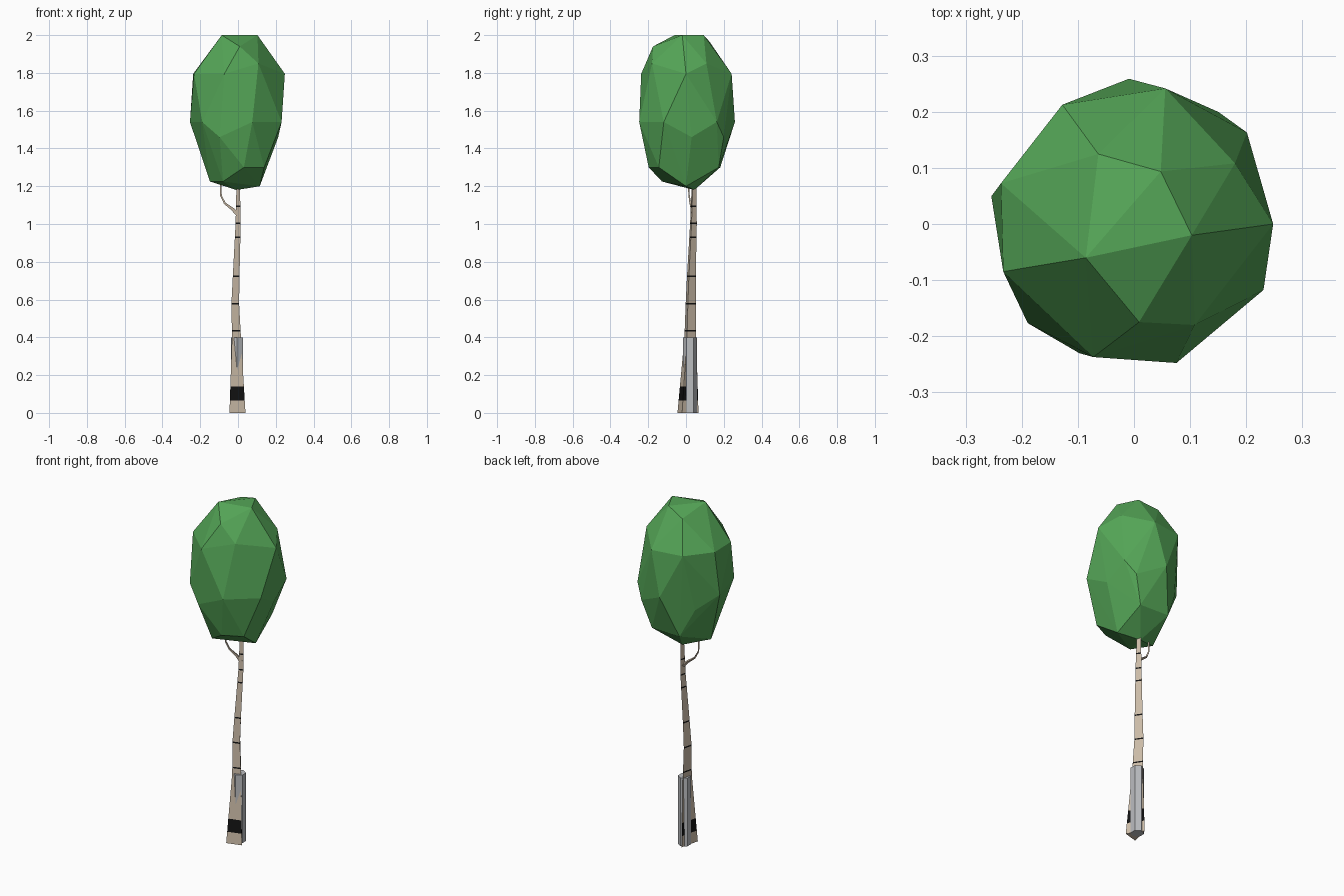
import bpy, bmesh
from math import cos, sin, radians
from mathutils import Vector

cube = bpy.data.objects.get("Cube")
if cube:
    bpy.data.objects.remove(cube, do_unlink=True)


def material(name, color):
    mat = bpy.data.materials.new(name)
    mat.use_nodes = True
    mat.diffuse_color = (*color, 1)
    mat.node_tree.nodes["Principled BSDF"].inputs["Base Color"].default_value = (*color, 1)
    return mat


green = material("leaf green", (0.09, 0.38, 0.095))
beige = material("bark beige", (0.60, 0.50, 0.39))
grey = material("pale bark grey", (0.50, 0.51, 0.53))
black = material("bark black", (0.006, 0.006, 0.006))


def finish(name, bm, mats):
    bmesh.ops.recalc_face_normals(bm, faces=bm.faces)
    mesh = bpy.data.meshes.new(name)
    bm.to_mesh(mesh)
    bm.free()
    for mat in mats:
        mesh.materials.append(mat)
    obj = bpy.data.objects.new(name, mesh)
    bpy.context.collection.objects.link(obj)
    return obj


def loft(name, path, sides, phase, mats, stretch=1.0, flat=True, is_dark=None):
    """Skin a polygon along a path of (x, y, z, radius)."""
    bm = bmesh.new()
    up = Vector((0, 0, 1))
    points = [Vector(p[:3]) for p in path]
    rings = []
    for i, p in enumerate(path):
        tangent = points[min(i + 1, len(path) - 1)] - points[max(i - 1, 0)]
        turn = up.rotation_difference(up if flat else tangent)
        ring = []
        for k in range(sides):
            a = radians(phase + 360 * k / sides)
            offset = Vector((cos(a), sin(a) * stretch, 0)) * p[3]
            ring.append(bm.verts.new(points[i] + turn @ offset))
        rings.append(ring)
    for low, high in zip(rings, rings[1:]):
        for k in range(sides):
            n = (k + 1) % sides
            face = bm.faces.new((low[k], low[n], high[n], high[k]))
            if is_dark and is_dark(face.calc_center_median().z):
                face.material_index = 1
    bm.faces.new(rings[0])
    bm.faces.new(rings[-1])
    return finish(name, bm, mats)


# Trunk: three-sided, flared at the foot, with dark bands cut into the bark
stem = [(-0.008, 0.0, 0.0, 0.05), (-0.011, 0.017, 0.4, 0.028),
        (-0.017, 0.02, 0.58, 0.024), (-0.012, 0.024, 0.72, 0.021),
        (-0.001, 0.036, 1.0, 0.016), (0.0, 0.04, 1.2, 0.011), (0.0, 0.03, 1.4, 0.006)]
bands = [(0.065, 0.14)] + [(z, z + 0.008) for z in (0.43, 0.575, 0.72, 0.925, 1.0, 1.09)]


def stem_at(z):
    for a, b in zip(stem, stem[1:]):
        if a[2] <= z <= b[2]:
            t = (z - a[2]) / (b[2] - a[2])
            return tuple(u + (v - u) * t for u, v in zip(a, b))


heights = sorted({p[2] for p in stem} | {z for band in bands for z in band})
loft("trunk", [stem_at(z) for z in heights], 3, 102, [beige, black], stretch=1.35,
     is_dark=lambda z: any(lo < z < hi for lo, hi in bands))

# Pale sleeve of bark round the lower trunk
loft("lower_bark", [(-0.005, 0.021, z, 0.036) for z in (0.0, 0.4)], 6, 30, [grey])

# Side branch curving up into the crown
loft("branch", [(0.0, 0.035, 1.05, 0.013), (-0.03, 0.03, 1.08, 0.009),
                (-0.07, 0.022, 1.11, 0.006), (-0.09, 0.015, 1.15, 0.005),
                (-0.095, 0.01, 1.3, 0.004)], 3, 90, [beige], flat=False)

# Crown: faceted hull over uneven rings of (height, radius, compass angles)
crown_rings = [
    (1.99, 0.105, (63, 215, 349)), (1.965, 0.14, (117,)), (1.94, 0.175, (273,)),
    (1.85, 0.21, (31, 301)), (1.795, 0.248, (0, 77, 121, 163, 200, 253)),
    (1.54, 0.259, (39, 92, 169, 223, 287, 333)),
    (1.46, 0.25, (53, 247)), (1.46, 0.215, (8, 138)),
    (1.3, 0.2, (60, 115, 279, 314)), (1.225, 0.15, (188, 238)),
    (1.2, 0.115, (0,)), (1.18, 0.045, (100,)),
]
bm = bmesh.new()
for z, r, angles in crown_rings:
    for a in angles:
        bm.verts.new((r * cos(radians(a)), r * sin(radians(a)), z + 0.01 * (z > 1.98)))
hull = bmesh.ops.convex_hull(bm, input=bm.verts)
loose = {v for v in hull["geom_interior"] + hull["geom_unused"] if isinstance(v, bmesh.types.BMVert)}
bmesh.ops.delete(bm, geom=list(loose), context="VERTS")
finish("crown", bm, [green])
